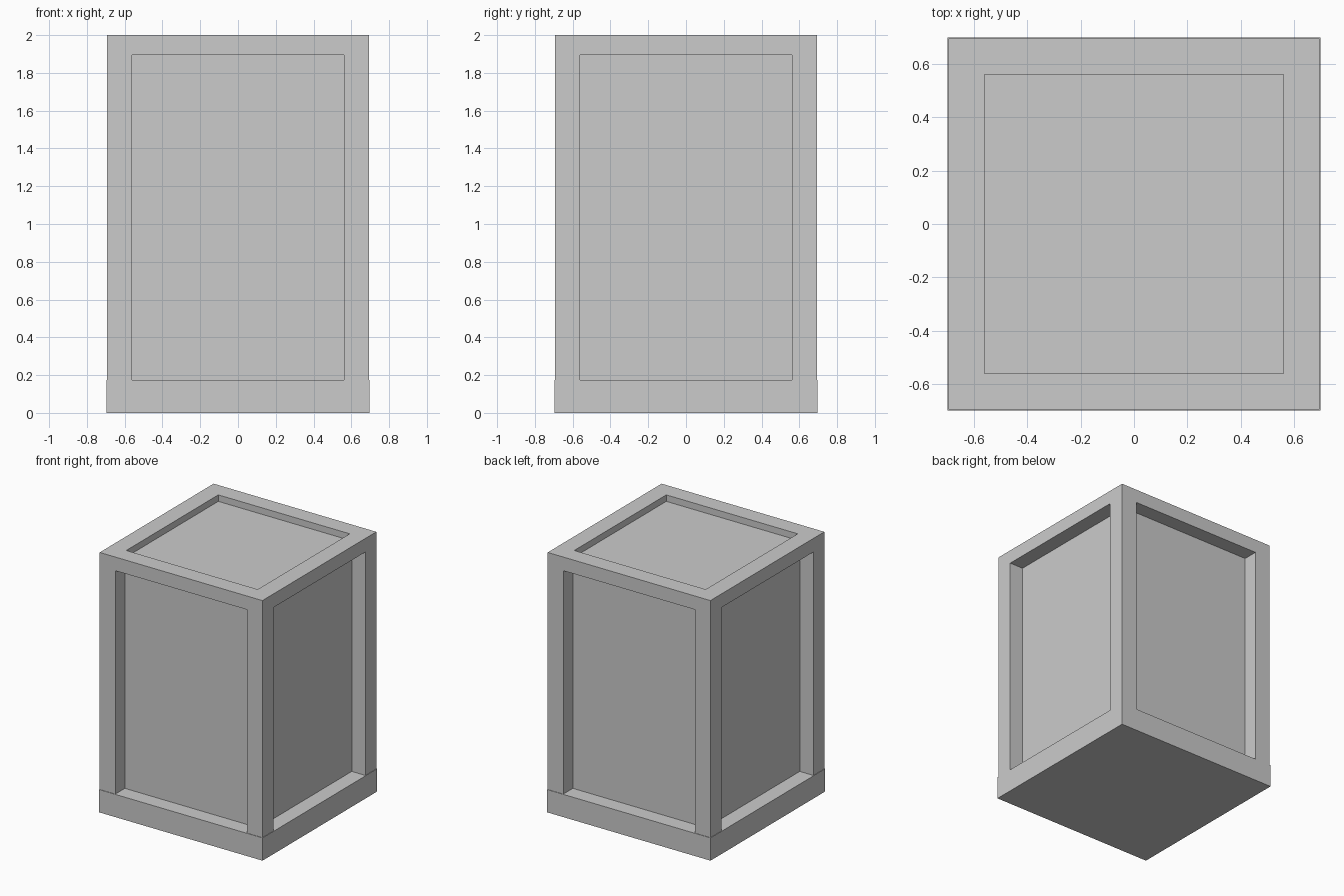
import bpy, bmesh
from mathutils import Vector

if "Cube" in bpy.data.objects:
    bpy.data.objects.remove(bpy.data.objects["Cube"])

BASE, OUT, INNER, CORE = 0.697, 0.693, 0.56, 0.577
BASE_TOP, RAIL_LOW, PANEL_TOP, TOP = 0.175, 1.895, 1.95, 2.0


def box(name, lo, hi):
    """Axis-aligned box between two corners."""
    lo, hi = Vector(lo), Vector(hi)
    bm = bmesh.new()
    bmesh.ops.create_cube(bm, size=1)
    bmesh.ops.scale(bm, vec=hi - lo, verts=bm.verts)
    bmesh.ops.translate(bm, vec=(lo + hi) / 2, verts=bm.verts)
    mesh = bpy.data.meshes.new(name)
    bm.to_mesh(mesh)
    bm.free()
    obj = bpy.data.objects.new(name, mesh)
    bpy.context.collection.objects.link(obj)
    return obj


# Base slab, slightly wider than the frame
box("base", (-BASE, -BASE, 0), (BASE, BASE, BASE_TOP))

# Inner body that shows as recessed side and top panels
box("panel_body", (-CORE, -CORE, BASE_TOP), (CORE, CORE, PANEL_TOP))

# Corner posts
for xn, x0, x1 in (("left", -OUT, -INNER), ("right", INNER, OUT)):
    for yn, y0, y1 in (("front", -OUT, -INNER), ("back", INNER, OUT)):
        box(f"{yn}_{xn}_post", (x0, y0, BASE_TOP), (x1, y1, TOP))

# Top rails between the posts
for (xn, yn), a, b in ((("left", "front"), -OUT, -INNER),
                       (("right", "back"), INNER, OUT)):
    box(f"{xn}_top_rail", (a, -INNER, RAIL_LOW), (b, INNER, TOP))
    box(f"{yn}_top_rail", (-INNER, a, RAIL_LOW), (INNER, b, TOP))
